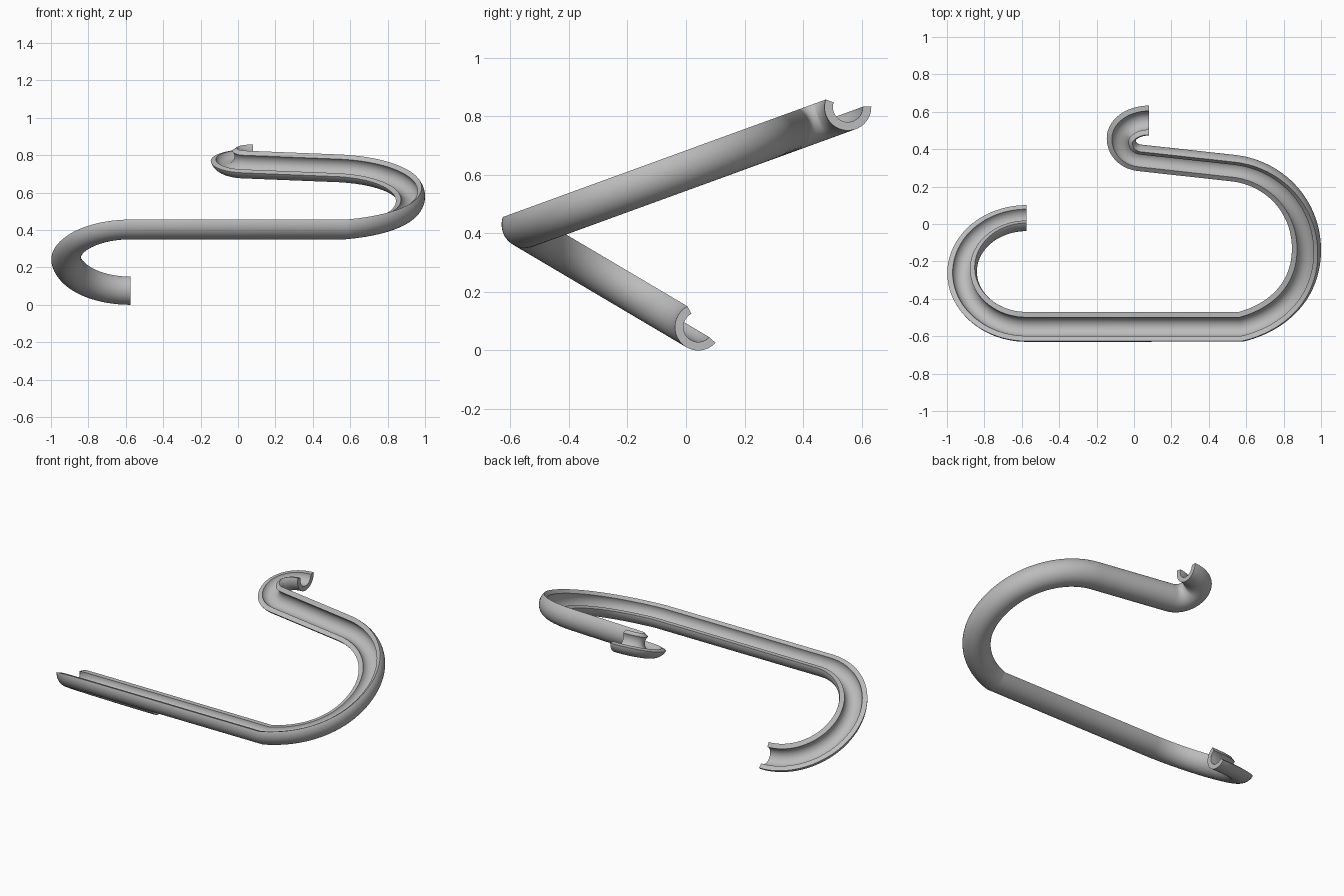
import bpy, bmesh
from math import sin, cos, tan, radians
from mathutils import Vector, Matrix
from mathutils.geometry import interpolate_bezier

cube = bpy.data.objects.get("Cube")
if cube:
    bpy.data.objects.remove(cube)

RADIUS, WALL = 0.08, 0.029
HALF_ARC = 100                      # half of the swept angle of the open pipe
FOLD_Y, FOLD_Z = -0.55, 0.43        # line where the two sloping planes meet
LOW_SLOPE, HIGH_SLOPE = radians(-30.6), radians(20)


def on_slope(x, y, slope):
    return Vector((x, y, FOLD_Z + (y - FOLD_Y) * tan(slope)))


def bezier_run(knots, slope, steps):
    """Each knot: x, y, then heading and handle length in plan."""
    out = []
    for (ax, ay, ah, al), (bx, by, bh, bl) in zip(knots, knots[1:]):
        a, b = radians(ah), radians(bh)
        pts = [(ax, ay), (ax + al * cos(a), ay + al * sin(a)),
               (bx - bl * cos(b), by - bl * sin(b)), (bx, by)]
        out += interpolate_bezier(*[on_slope(x, y, slope) for x, y in pts], steps)
    return out


# Lower half-circle, from the open end round to the front straight
path = []
arc_y = 0.296
for i in range(41):
    t = radians(90 + 180 * i / 40)
    path.append(on_slope(-0.575 + 0.345 * cos(t), FOLD_Y + arc_y + arc_y * sin(t), LOW_SLOPE))

# Upper run: wide bend, short straight, tight hook
wide = [(0.57, FOLD_Y, 14, 0.19), (0.92, -0.14, 90, 0.22), (0.53, 0.29, 173.7, 0.22)]
hook = [(0.03, 0.345, 173.7, 0.06), (-0.07, 0.45, 90, 0.055), (0.08, 0.553, 0, 0.085)]
wide[1] = (0.92, -0.14, 90, 0.23)
path += bezier_run(wide, HIGH_SLOPE, 28) + bezier_run(hook, HIGH_SLOPE, 22)

clean = [path[0]]
for p in path[1:]:
    if (p - clean[-1]).length > 1e-4:
        clean.append(p)
path = clean

# Open pipe cross-section: outer arc, then inner arc back
SEG = 36
angles = [radians(-90 - HALF_ARC + 2 * HALF_ARC * i / SEG) for i in range(SEG + 1)]
section = [(RADIUS * cos(a), RADIUS * sin(a)) for a in angles]
section += [((RADIUS - WALL) * cos(a), (RADIUS - WALL) * sin(a)) for a in reversed(angles)]

# Sweep the section along the path without twist
bm = bmesh.new()
rings = []
lean = radians(37.5)
opening = Vector((0, cos(lean), sin(lean)))
previous = Vector((-1, 0, 0))
last = len(path) - 1
for i, p in enumerate(path):
    if i == 0:
        tangent = previous.copy()
    elif i == last:
        tangent = Vector((1, 0, 0))
    else:
        tangent = ((p - path[i - 1]).normalized() + (path[i + 1] - p).normalized()).normalized()
    opening = previous.rotation_difference(tangent) @ opening
    opening = (opening - tangent * opening.dot(tangent)).normalized()
    side = tangent.cross(opening)
    rings.append([bm.verts.new(p + side * u + opening * v) for u, v in section])
    previous = tangent

n = len(section)
for a, b in zip(rings, rings[1:]):
    for j in range(n):
        k = (j + 1) % n
        bm.faces.new((a[j], a[k], b[k], b[j]))
# End caps as strips between outer and inner arcs
for ring in (rings[0], rings[-1]):
    for j in range(SEG):
        bm.faces.new((ring[j], ring[j + 1], ring[n - 2 - j], ring[n - 1 - j]))
bmesh.ops.recalc_face_normals(bm, faces=bm.faces)

mesh = bpy.data.meshes.new("slide_channel")
bm.to_mesh(mesh)
bm.free()
channel = bpy.data.objects.new("slide_channel", mesh)
bpy.context.collection.objects.link(channel)

grey = bpy.data.materials.new("plain_grey")
grey.use_nodes = True
colour = (0.5, 0.5, 0.5, 1)
grey.diffuse_color = colour
grey.node_tree.nodes["Principled BSDF"].inputs["Base Color"].default_value = colour
mesh.materials.append(grey)

bpy.ops.object.select_all(action='DESELECT')
channel.select_set(True)
bpy.context.view_layer.objects.active = channel
bpy.ops.object.shade_smooth_by_angle(angle=radians(30))
